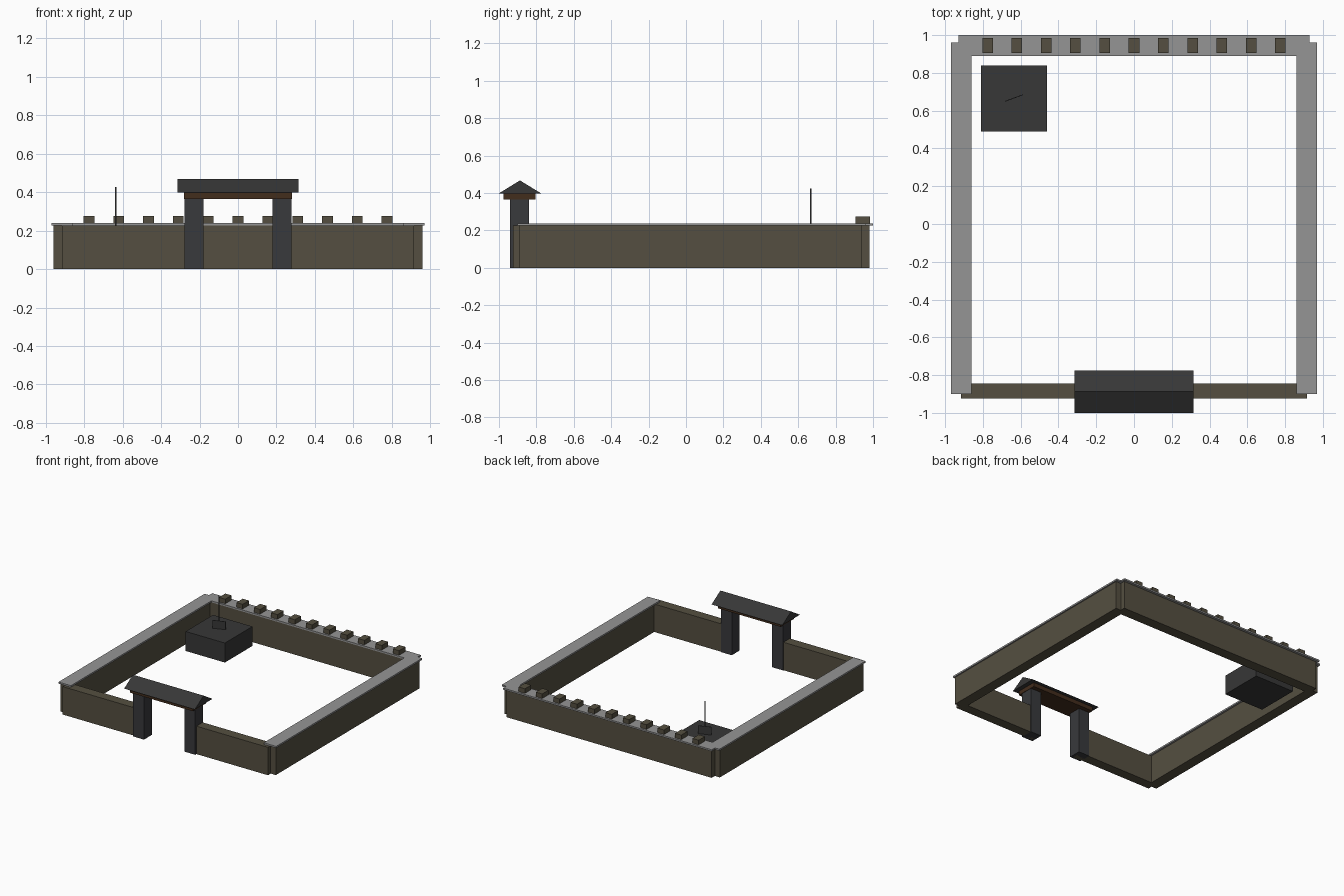
import bpy
import bmesh
from mathutils import Vector

cube = bpy.data.objects.get("Cube")
if cube:
    bpy.data.objects.remove(cube, do_unlink=True)


def material(name, r, g, b):
    m = bpy.data.materials.new(name)
    m.use_nodes = True
    m.diffuse_color = (r, g, b, 1)
    m.node_tree.nodes["Principled BSDF"].inputs["Base Color"].default_value = (r, g, b, 1)
    return m


olive = material("olive_brick", 0.09, 0.078, 0.052)
grey = material("coping_grey", 0.3, 0.3, 0.3)
charcoal = material("charcoal", 0.038, 0.038, 0.038)
slate = material("slate_stone", 0.04, 0.041, 0.045)
brown = material("dark_wood", 0.055, 0.026, 0.012)


def finish(name, bm, mat):
    bmesh.ops.recalc_face_normals(bm, faces=bm.faces)
    mesh = bpy.data.meshes.new(name)
    bm.to_mesh(mesh)
    bm.free()
    mesh.materials.append(mat)
    obj = bpy.data.objects.new(name, mesh)
    bpy.context.collection.objects.link(obj)
    return obj


def box(name, xs, ys, zs, mat):
    """Box from its x, y and z ranges, with the origin at its centre."""
    bm = bmesh.new()
    bmesh.ops.create_cube(bm, size=1)
    size = Vector([b - a for a, b in (xs, ys, zs)])
    bmesh.ops.scale(bm, vec=size, verts=bm.verts)
    obj = finish(name, bm, mat)
    obj.location = [(a + b) / 2 for a, b in (xs, ys, zs)]
    return obj


WALL_TOP, CAP_TOP = 0.225, 0.238

# Side walls, front wall halves and gate posts, mirrored left and right
for side, s in (("left", 1), ("right", -1)):
    def span(a, b):
        return tuple(sorted((s * a, s * b)))
    box(side + "_wall", span(0.875, 0.96), (-0.89, 0.94), (0, WALL_TOP), olive)
    box(side + "_coping", span(0.86, 0.97), (-0.90, 0.96), (WALL_TOP, CAP_TOP), grey)
    box(side + "_front_wall", span(0.2, 0.915), (-0.925, -0.845), (0, WALL_TOP), olive)
    box(side + "_gate_post", span(0.18, 0.277), (-0.94, -0.84), (0, 0.37), slate)

# Back wall with its coping and row of blocks
box("back_wall", (-0.915, 0.915), (0.895, 0.98), (0, WALL_TOP), olive)
box("back_coping", (-0.93, 0.93), (0.89, 1.0), (WALL_TOP, CAP_TOP), grey)
for i in range(11):
    x = (i - 5) * 0.155
    box(f"battlement_{i + 1}", (x - 0.028, x + 0.028), (0.905, 0.985), (CAP_TOP, 0.275), olive)

# Gate lintel and gabled roof
box("gate_lintel", (-0.28, 0.28), (-0.975, -0.805), (0.365, 0.4), brown)
bm = bmesh.new()
profile = [(-1.0, 0.398), (-0.775, 0.398), (-0.888, 0.467)]
end = bm.faces.new([bm.verts.new((-0.315, y, z)) for y, z in profile])
grown = bmesh.ops.extrude_face_region(bm, geom=[end])["geom"]
moved = [v for v in grown if isinstance(v, bmesh.types.BMVert)]
bmesh.ops.translate(bm, vec=(0.63, 0, 0), verts=moved)
finish("gate_roof", bm, charcoal)

# Plinth in the back corner with an upright plate and a thin pole
box("plinth", (-0.81, -0.46), (0.49, 0.84), (0, 0.157), charcoal)
plate = box("plinth_plate", (-0.685, -0.585), (0.665, 0.669), (0.157, 0.222), charcoal)
plate.rotation_euler.z = 0.35
box("plinth_pole", (-0.638, -0.632), (0.664, 0.67), (0.157, 0.425), charcoal)
